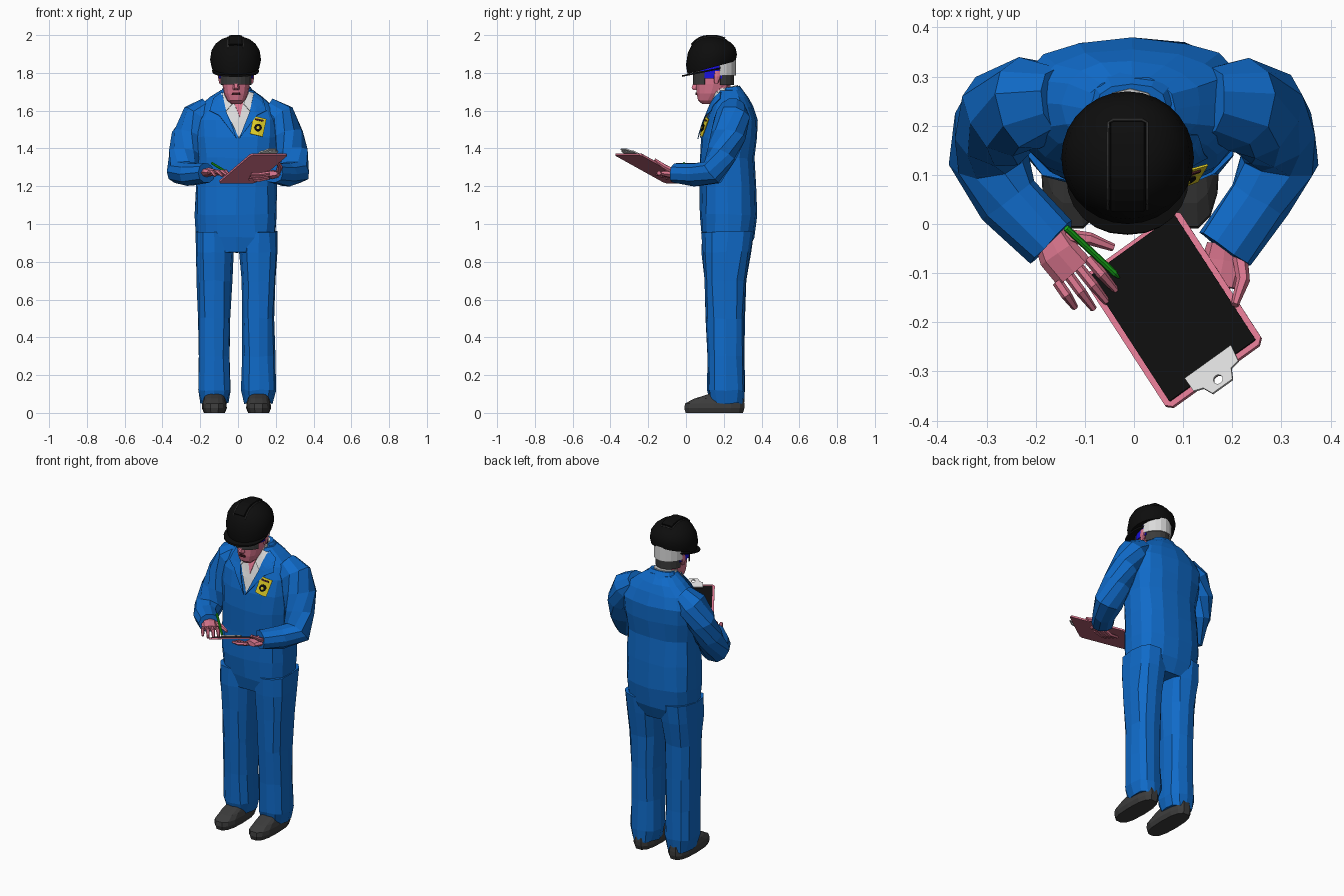
import bpy, bmesh, random
from math import sin, cos, pi, radians
from mathutils import Vector, Matrix
from mathutils.bvhtree import BVHTree

random.seed(4)
cube = bpy.data.objects.get("Cube")
if cube:
    bpy.data.objects.remove(cube)


def material(name, *rgb):
    m = bpy.data.materials.new(name)
    m.use_nodes = True
    m.diffuse_color = (*rgb, 1)
    m.node_tree.nodes["Principled BSDF"].inputs["Base Color"].default_value = (*rgb, 1)
    return m


BLUE = material("overall blue", .005, .145, .58)
SKIN = material("pink", .7, .18, .27)
BLACK = material("black", .004, .004, .004)
GREY = material("dark grey", .045, .045, .045)
WHITE = material("light grey", .7, .7, .7)
YELLOW = material("yellow", .75, .62, .02)
GREEN = material("green", .01, .42, .01)
STRAP = material("strap blue", .01, .005, .75)
LIP = material("lip maroon", .05, .01, .015)


def finish(name, bm, mat, smooth=False, thick=0):
    """Turn a bmesh into an object, optionally thickened or smoothed."""
    bmesh.ops.recalc_face_normals(bm, faces=bm.faces)
    me = bpy.data.meshes.new(name)
    bm.to_mesh(me)
    bm.free()
    me.materials.append(mat)
    ob = bpy.data.objects.new(name, me)
    bpy.context.collection.objects.link(ob)
    if thick:
        mod = ob.modifiers.new("thickness", "SOLIDIFY")
        mod.thickness, mod.offset = thick, 0
    if smooth:
        bpy.ops.object.select_all(action="DESELECT")
        ob.select_set(True)
        bpy.context.view_layer.objects.active = ob
        bpy.ops.object.shade_smooth_by_angle(angle=radians(40))
    return ob


def skin_rings(name, rings, mat, smooth=False):
    """Bridge equal-sized rings of points and cap both ends."""
    bm = bmesh.new()
    loops = [[bm.verts.new(p) for p in ring] for ring in rings]
    n = len(loops[0])
    for a, b in zip(loops, loops[1:]):
        for i in range(n):
            j = (i + 1) % n
            bm.faces.new((a[i], a[j], b[j], b[i]))
    bm.faces.new(loops[0])
    bm.faces.new(loops[-1])
    return finish(name, bm, mat, smooth)


def oval(n, power):
    for i in range(n):
        c, s = cos(2 * pi * i / n), sin(2 * pi * i / n)
        yield (abs(c) ** (2 / power) * (1 if c > 0 else -1),
               abs(s) ** (2 / power) * (1 if s > 0 else -1))


def stack(name, rows, mat, n=14, power=2.4, wobble=0, smooth=False):
    """Horizontal rings: height, centre x, front y, back y, half width, tilt."""
    rings = []
    for z, cx, y0, y1, rx, *tilt in rows:
        ry, t = (y1 - y0) / 2, tilt[0] if tilt else 0
        rings.append([Vector((cx + rx * u, (y0 + y1) / 2 + ry * v, z + t * ry * v))
                      + Vector([random.uniform(-wobble, wobble) for _ in "xyz"])
                      for u, v in oval(n, power)])
    return skin_rings(name, rings, mat, smooth)


def tube(name, path, sizes, mat, n=8, power=2, wobble=0):
    """Sweep an oval (half width, half height) along a path."""
    pts, rings = [Vector(p) for p in path], []
    for i, p in enumerate(pts):
        t = (pts[min(i + 1, len(pts) - 1)] - pts[max(i - 1, 0)]).normalized()
        side = t.cross((0, 0, 1))
        side = side.normalized() if side.length > .05 else Vector((1, 0, 0))
        up = side.cross(t)
        a, b = sizes[min(i, len(sizes) - 1)]
        rings.append([p + side * a * u + up * b * v
                      + Vector([random.uniform(-wobble, wobble) for _ in "xyz"])
                      for u, v in oval(n, power)])
    return skin_rings(name, rings, mat)


def outline(points, hole=()):
    """Flat filled polygon, with an optional hole."""
    bm = bmesh.new()
    for loop in filter(None, (points, hole)):
        vs = [bm.verts.new((x, y, 0)) for x, y in loop]
        for i, v in enumerate(vs):
            bm.edges.new((v, vs[i - 1]))
    bmesh.ops.triangle_fill(bm, edges=bm.edges, use_beauty=True, normal=(0, 0, 1))
    return bm


def tree(ob):
    return BVHTree.FromPolygons([v.co for v in ob.data.vertices],
                                [p.vertices for p in ob.data.polygons])


def disc(cx, cy, r, n=12):
    return [(cx + r * cos(2 * pi * i / n), cy + r * sin(2 * pi * i / n)) for i in range(n)]


# overalls: body and legs
torso = stack("overall_body", [
    (.85, -.01, .1, .33, .17), (.93, -.01, .08, .36, .21), (1.05, -.01, .07, .38, .218),
    (1.2, -.01, .075, .37, .216), (1.35, -.005, .072, .36, .215), (1.46, -.005, .083, .375, .23),
    (1.55, -.005, .105, .378, .235), (1.62, -.005, .135, .355, .2), (1.67, -.005, .155, .33, .14),
    (1.71, -.005, .17, .3, .085)], BLUE, 16, 2.5, .004)
for side, name in ((-1, "right"), (1, "left")):
    cx = -.008 + side * .117
    stack(name + "_trouser_leg", [
        (.05, cx, .13, .305, .072), (.12, cx, .115, .315, .09), (.3, cx, .115, .305, .085),
        (.5, cx, .105, .31, .086), (.7, cx, .095, .315, .092), (.85, cx, .085, .345, .099),
        (.96, cx, .085, .36, .1)], BLUE, 12, 2.6, .005)
    stack(name + "_shoe", [
        (0, cx, -.005, .305, .056), (.025, cx, -.012, .312, .066), (.05, cx, -.008, .312, .064),
        (.075, cx, .04, .308, .058), (.1, cx, .12, .3, .05)], GREY, 14, 2.7)
    # sleeves
    cuff = (.185, -.052, 1.27) if side > 0 else (-.168, -.036, 1.27)
    tube(name + "_sleeve", [
        (side * .15, .25, 1.615), (side * .215, .245, 1.565), (side * .262, .225, 1.47),
        (side * .285, .19, 1.37), (side * .298, .14, 1.275), (side * .255, .05, 1.262), cuff],
        [(.07, .06), (.095, .085), (.095, .08), (.085, .08), (.082, .072), (.066, .062), (.062, .052)],
        BLUE, 10, 2.2, .004)

# neck and head
tube("neck", [(-.008, .215, 1.6), (-.008, .17, 1.74)], [(.062, .062)], SKIN, 10)
stack("head", [
    (1.635, -.01, .085, .14, .025), (1.655, -.01, .062, .17, .048), (1.69, -.01, .055, .21, .064),
    (1.74, -.01, .052, .24, .073), (1.81, -.01, .05, .25, .078), (1.9, -.01, .06, .25, .075)],
    SKIN, 14, 2.2)
stack("nose", [(1.71, -.01, .035, .08, .017), (1.72, -.01, .026, .08, .018),
               (1.785, -.01, .05, .08, .009)], SKIN, 6, 2)
stack("mouth", [(1.684, -.01, .05, .07, .024), (1.697, -.01, .049, .07, .02)], LIP, 8)
for side, name in ((-1, "right"), (1, "left")):
    x = -.01 + side * .082
    stack(name + "_ear", [(1.745, x, .15, .17, .008), (1.78, x, .145, .185, .014),
                          (1.81, x, .15, .185, .012)], SKIN, 8)


def band(name, a0, a1, z0, z1, grow, mat):
    """Strip wrapped round the head; angles are measured from the face."""
    bm, last = bmesh.new(), None
    for i in range(9):
        a = radians(a0 + (a1 - a0) * i / 8)
        x, y = -.01 + (.08 + grow) * sin(a), .15 - (.1 + grow) * cos(a)
        pair = [bm.verts.new((x, y, z)) for z in (z0, z1)]
        if last:
            bm.faces.new((last[0], pair[0], pair[1], last[1]))
        last = pair
    finish(name, bm, mat, thick=.006)


band("dark_glasses", -62, 62, 1.738, 1.81, .01, GREY)
for side, name in ((-1, "right"), (1, "left")):
    band(name + "_glasses_strap", side * 40, side * 112, 1.77, 1.87, .007, STRAP)
band("grey_hair", 105, 255, 1.785, 1.87, .012, WHITE)
band("cropped_hair", 108, 252, 1.735, 1.79, .002, GREY)

# hard hat
dome = stack("helmet_dome", [
    (1.828, -.013, .008, .262, .126, .27), (1.87, -.013, 0, .27, .135, .2),
    (1.92, -.013, .01, .262, .127, .1), (1.955, -.013, .032, .24, .105, .04),
    (1.98, -.013, .065, .205, .072), (1.992, -.013, .1, .17, .035)], BLACK, 28, 2, smooth=True)
stack("helmet_brim", [(1.803, -.013, -.022, .22, .122, .2),
                      (1.812, -.013, -.02, .22, .125, .2)], BLACK, 24, 2.2)
shell = tree(dome)


def on_dome(x, y, lift):
    return shell.ray_cast(Vector((x, y, 3)), Vector((0, 0, -1)))[0] + Vector((0, 0, lift))


steps = [.03 + .022 * i for i in range(9)]
tube("helmet_ridge", [on_dome(-.013, y, 0) for y in steps], [(.036, .008)], BLACK, 12, 4)
rail = ([on_dome(-.053, y, .001) for y in steps]
        + [on_dome(x, .212, .001) for x in (-.043, -.013, .017)]
        + [on_dome(.027, y, .001) for y in reversed(steps)])
tube("helmet_groove", rail, [(.003, .003)], GREY, 6)

# clothing details laid on the chest
chest = tree(torso)


def patch(name, points, lift, mat):
    bm = outline(points)
    bmesh.ops.subdivide_edges(bm, edges=bm.edges, cuts=4, use_grid_fill=True)
    for v in bm.verts:
        p = Vector((v.co.x, -1, v.co.y))
        hit = chest.ray_cast(p, Vector((0, 1, 0)))[0]
        if hit is None:
            hit = chest.find_nearest(p + Vector((0, 1.2, 0)))[0]
        v.co = hit - Vector((0, lift, 0))
    finish(name, bm, mat, thick=.004)


patch("shirt_front", [(-.085, 1.69), (.08, 1.69), (.07, 1.6), (.005, 1.455), (-.065, 1.6)], .005, WHITE)
patch("open_neck", [(-.045, 1.7), (.04, 1.7), (.01, 1.565)], .011, SKIN)
for side, name in ((-1, "right"), (1, "left")):
    patch(name + "_shirt_collar", [(side * x, z) for x, z in
          ((.045, 1.705), (.09, 1.69), (.07, 1.59), (.03, 1.635))], .014, WHITE)
    patch(name + "_lapel", [(side * x, z) for x, z in
          ((.085, 1.7), (.13, 1.665), (.15, 1.6), (.1, 1.575), (.005, 1.45), (.062, 1.595))], .017, BLUE)
patch("badge", [(.082, 1.572), (.15, 1.555), (.13, 1.462), (.063, 1.478)], .014, YELLOW)
patch("badge_disc", disc(.106, 1.51, .02), .018, BLACK)
patch("badge_centre", disc(.106, 1.51, .008), .021, YELLOW)
patch("badge_bar", [(.092, 1.56), (.136, 1.55), (.134, 1.542), (.09, 1.552)], .018, LIP)
stack("back_collar", [(1.68, -.005, .19, .325, .1, -.1), (1.725, -.005, .19, .285, .072, .15)], BLUE, 12)
stack("shirt_neckband", [(1.69, -.008, .14, .28, .07, .2), (1.72, -.008, .12, .275, .064, .2)], WHITE, 12)

# clipboard, built flat and then tilted into place
across = Vector((.812, .583, 0)).normalized()
along = Vector((-.175, .27, -.15)).normalized()
pose = Matrix((across, along, across.cross(along))).transposed().to_4x4()
pose.translation = (.1675, -.31, 1.37)


def slab(name, points, height, thick, mat, hole=()):
    bm = outline(points, hole)
    bm.transform(pose @ Matrix.Translation((0, 0, height)))
    finish(name, bm, mat, thick=thick)


def rounded(w, y0, y1, c):
    return [(-w + c, y0), (w - c, y0), (w, y0 + c), (w, y1 - c),
            (w - c, y1), (c - w, y1), (-w, y1 - c), (-w, y0 + c)]


slab("clipboard", rounded(.12, 0, .355, .012), 0, .01, SKIN)
slab("paper", rounded(.108, .012, .345, .002), .007, .004, BLACK)
slab("clip", [(-.056, .03), (.06, .03), (.055, -.008), (.035, -.012), (.025, -.034),
              (-.025, -.034), (-.035, -.012), (-.055, -.005)], .014, .007, WHITE, disc(0, -.016, .01))

# hands and pen
tube("right_palm", [(-.172, -.025, 1.27), (-.155, -.06, 1.275), (-.122, -.098, 1.272)],
     [(.034, .024), (.042, .024), (.043, .016)], SKIN)
for i, (x, y) in enumerate(((-.12, -.17), (-.082, -.173), (-.052, -.163), (-.037, -.135))):
    bx, by = -.156 + .021 * i, -.118 + .016 * i
    tube(f"right_finger_{i}", [(bx, by, 1.272), ((bx + x) / 2, (by + y) / 2, 1.278), (x, y, 1.254)],
         [(.011, .011), (.011, .011), (.007, .007)], SKIN, 6)
tube("right_thumb", [(-.14, -.025, 1.27), (-.09, -.03, 1.268), (-.042, -.048, 1.256)],
     [(.016, .014), (.013, .012), (.008, .008)], SKIN, 6)
tube("pen", [(-.138, -.008, 1.322), (-.04, -.1, 1.262), (-.03, -.11, 1.254)],
     [(.007, .007), (.007, .007), (.002, .002)], GREEN)
tube("left_palm", [(.185, -.04, 1.262), (.182, -.075, 1.262), (.172, -.125, 1.268)],
     [(.036, .025), (.044, .022), (.04, .014)], SKIN)
for i in range(4):
    y = -.065 - .026 * i
    tube(f"left_finger_{i}", [(.165, y, 1.246 + .008 * i), (.11, y - .01, 1.232 + .01 * i),
                              (.055 + .005 * i, y - .012, 1.236 + .009 * i)],
         [(.012, .011), (.011, .01), (.007, .007)], SKIN, 6)
tube("left_thumb", [(.215, -.06, 1.275), (.222, -.115, 1.305), (.205, -.165, 1.34)],
     [(.016, .016), (.014, .013), (.008, .008)], SKIN, 6)
